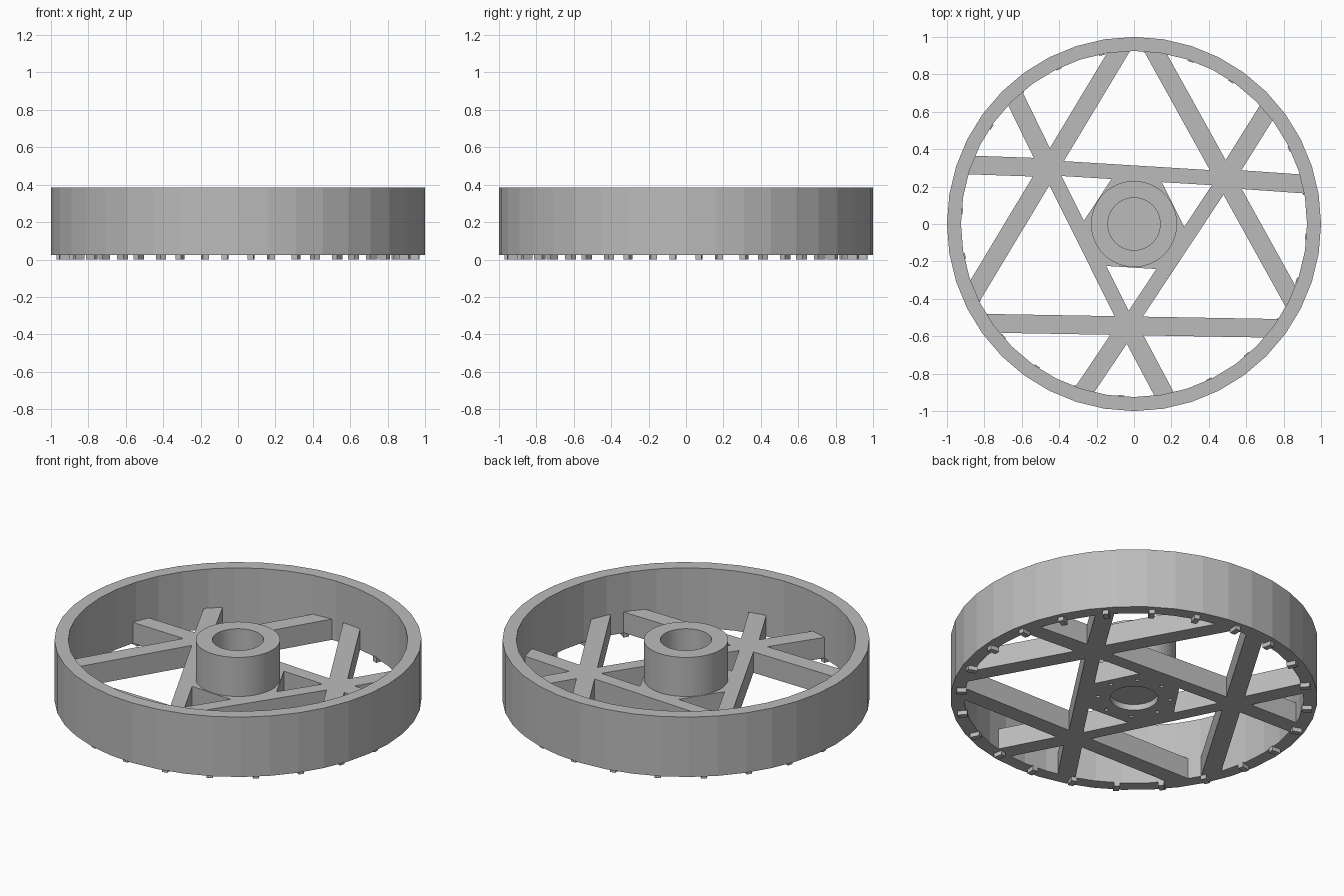
import bpy, bmesh, math
from mathutils import Matrix, Vector

cube = bpy.data.objects.get("Cube")
if cube:
    bpy.data.objects.remove(cube, do_unlink=True)

grey = bpy.data.materials.new("mid grey")
grey.use_nodes = True
colour = (0.5, 0.5, 0.5, 1)
grey.diffuse_color = colour
grey.node_tree.nodes["Principled BSDF"].inputs["Base Color"].default_value = colour

BASE, WEB_TOP, TOP = 0.025, 0.15, 0.385
NODE_R, NODE_ANGLE = 0.545, 266.5


def finish(name, bm):
    bmesh.ops.recalc_face_normals(bm, faces=bm.faces)
    mesh = bpy.data.meshes.new(name)
    bm.to_mesh(mesh)
    bm.free()
    mesh.materials.append(grey)
    obj = bpy.data.objects.new(name, mesh)
    bpy.context.collection.objects.link(obj)
    return obj


def polar(radius, degrees):
    a = math.radians(degrees)
    return Vector((radius * math.cos(a), radius * math.sin(a)))


def tube(name, outer, inner, z0, z1, sides):
    """Upright ring with a rectangular section."""
    bm = bmesh.new()
    section = [(inner, z0), (outer, z0), (outer, z1), (inner, z1)]
    rings = []
    for i in range(sides):
        rings.append([bm.verts.new((*polar(r, 360 * i / sides), z)) for r, z in section])
    for i in range(sides):
        a, b = rings[i], rings[(i + 1) % sides]
        for j in range(4):
            k = (j + 1) % 4
            bm.faces.new((a[j], b[j], b[k], a[k]))
    return finish(name, bm)


def add_cylinder(bm, centre, radius, z0, z1, sides, turn=0):
    m = Matrix.Translation((*centre, (z0 + z1) / 2)) @ Matrix.Rotation(math.radians(turn), 4, 'Z')
    bmesh.ops.create_cone(bm, cap_ends=True, segments=sides, radius1=radius,
                          radius2=radius, depth=z1 - z0, matrix=m)


def bar(name, start, end, width, z0=BASE, z1=WEB_TOP):
    """Straight box between two plan points."""
    d = end - start
    mid = (start + end) / 2
    bm = bmesh.new()
    m = (Matrix.Translation((*mid, (z0 + z1) / 2))
         @ Matrix.Rotation(math.atan2(d.y, d.x), 4, 'Z')
         @ Matrix.Diagonal((d.length, width, z1 - z0, 1)))
    bmesh.ops.create_cube(bm, size=1, matrix=m)
    return finish(name, bm)


def to_rim(start, degrees, radius=0.955):
    """Point where a ray from start meets the rim."""
    d = polar(1, degrees)
    along = start.dot(d)
    return start + d * (-along + math.sqrt(along ** 2 + radius ** 2 - start.length_squared))


# Outer rim and hub sleeve
tube("rim", 1.0, 0.925, BASE, TOP, 40)
tube("hub_sleeve", 0.23, 0.14, WEB_TOP, TOP, 64)

# Three-fold web of spokes
for i in range(3):
    turn = 120 * i
    node = polar(NODE_R, NODE_ANGLE + turn)
    following = polar(NODE_R, NODE_ANGLE + turn + 120)
    bar(f"chord_spoke_{i + 1}", to_rim(node, 179 + turn), to_rim(node, -1 + turn), 0.1)
    bar(f"inner_spoke_{i + 1}", node, following, 0.08)
    bar(f"branch_spoke_a_{i + 1}", node, to_rim(node, 236 + turn), 0.1)
    bar(f"branch_spoke_b_{i + 1}", node, to_rim(node, 298 + turn), 0.1)

# Hexagonal hub plate with a round recess and bolt holes underneath
bm = bmesh.new()
add_cylinder(bm, (0, 0), 0.233 / math.cos(math.pi / 6), BASE, WEB_TOP, 6)
bmesh.ops.rotate(bm, verts=bm.verts, matrix=Matrix.Rotation(math.radians(NODE_ANGLE), 3, 'Z'))
# a flat side must face each spoke node
side = max((f for f in bm.faces if abs(f.normal.z) < 0.5),
           key=lambda f: f.calc_center_median().xy.dot(polar(1, NODE_ANGLE)))
c = side.calc_center_median()
fix = math.radians(NODE_ANGLE) - math.atan2(c.y, c.x)
bmesh.ops.rotate(bm, verts=bm.verts, matrix=Matrix.Rotation(fix, 3, 'Z'))
plate = finish("hub_plate", bm)

bm = bmesh.new()
add_cylinder(bm, (0, 0), 0.13, 0, 0.06, 48)
for i in range(8):
    add_cylinder(bm, polar(0.197, 45 * i + 10), 0.011, 0, 0.08, 12)
cutter = finish("hub_cutter", bm)
cutter.hide_render = True
cutter.hide_viewport = True
cut = plate.modifiers.new("recess", 'BOOLEAN')
cut.operation = 'DIFFERENCE'
cut.solver = 'EXACT'
cut.object = cutter

# Small lugs under the rim
for i in range(24):
    a = -94.2 + 15 * i
    bar(f"rim_lug_{i + 1}", polar(0.918, a), polar(0.972, a), 0.032, 0, BASE + 0.005)
